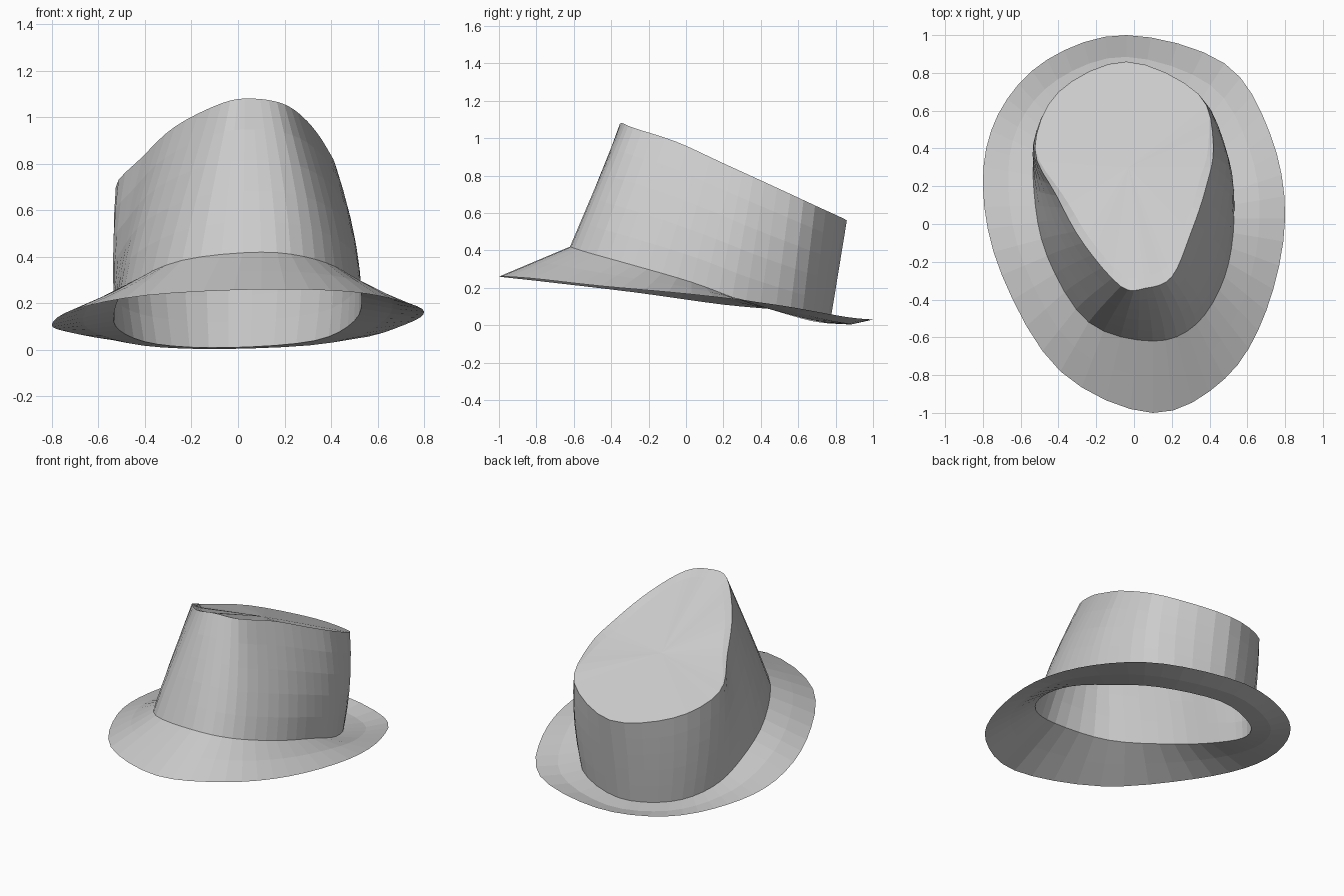
import bpy
import bmesh
from mathutils import Vector

if "Cube" in bpy.data.objects:
    bpy.data.objects.remove(bpy.data.objects["Cube"], do_unlink=True)

STEPS = 4  # subdivisions between neighbouring control points

felt = bpy.data.materials.new("grey_felt")
felt.use_nodes = True
felt_colour = (0.6, 0.6, 0.6, 1)
felt.diffuse_color = felt_colour
felt.node_tree.nodes["Principled BSDF"].inputs["Base Color"].default_value = felt_colour


def closed_curve(points):
    """Smooth closed ring passing through every control point."""
    points = [Vector(p) for p in points]
    count = len(points)
    ring = []
    for i in range(count):
        before, start, end, after = (points[(i + k) % count] for k in (-1, 0, 1, 2))
        for step in range(STEPS):
            t = step / STEPS
            ring.append(start
                        + (end - before) * t / 2
                        + (before * 2 - start * 5 + end * 4 - after) * t ** 2 / 2
                        + (start * 3 - before - end * 3 + after) * t ** 3 / 2)
    return ring


def blend(ring_a, ring_b, amount, bulge=0.0):
    """Ring between two others, pushed out sideways, mostly on the left."""
    result = []
    for a, b in zip(ring_a, ring_b):
        p = a.lerp(b, amount)
        p.x *= 1 + (bulge if p.x > 0 else bulge * .5)
        result.append(p)
    return result


def loft(name, rings, cap_point=None):
    """Skin neighbouring rings, and close the last one onto a point."""
    bm = bmesh.new()
    loops = [[bm.verts.new(p) for p in ring] for ring in rings]
    count = len(loops[0])
    for lower, upper in zip(loops, loops[1:]):
        for i in range(count):
            j = (i + 1) % count
            bm.faces.new((lower[i], lower[j], upper[j], upper[i]))
    if cap_point is not None:
        tip = bm.verts.new(cap_point)
        last = loops[-1]
        for i in range(count):
            bm.faces.new((last[i], last[(i + 1) % count], tip))
    mesh = bpy.data.meshes.new(name)
    bm.to_mesh(mesh)
    bm.free()
    mesh.materials.append(felt)
    obj = bpy.data.objects.new(name, mesh)
    bpy.context.collection.objects.link(obj)
    return obj


# Control rings start at the front and run round through the left side
brim_edge = closed_curve([
    (.1, -1, .26), (.48, -.82, .25), (.7, -.46, .21), (.8, .03, .165),
    (.72, .48, .11), (.48, .85, .045), (-.04, 1, .03), (-.46, .87, .035),
    (-.72, .58, .075), (-.8, .2, .11), (-.7, -.27, .175), (-.39, -.78, .235)])
crown_base = closed_curve([
    (.1, -.62, .42), (.33, -.53, .39), (.48, -.28, .32), (.53, .03, .23),
    (.5, .32, .125), (.33, .62, .04), (-.04, .77, .01), (-.35, .66, .025),
    (-.51, .45, .085), (-.53, .18, .17), (-.46, -.17, .285), (-.24, -.52, .385)])
crown_rim = closed_curve([
    (.06, -.34, 1.08), (.2, -.28, 1.055), (.3, -.05, .98), (.38, .19, .87),
    (.42, .42, .765), (.34, .69, .64), (-.04, .86, .56), (-.4, .7, .61),
    (-.525, .4, .7), (-.41, .15, .83), (-.27, -.1, .96), (-.07, -.33, 1.06)])

# Brim, flaring down from the crown and sagging a little at the back
brim_middle = blend(brim_edge, crown_base, .5)
for p in brim_middle:
    p.z -= .02 * max(p.y, 0) ** 2
loft("brim", [brim_edge, brim_middle, crown_base])

# Sunken crown top: the inner edge drops below the rim and fades out at the back
crown_middle = Vector((-.03, .3, .79))
dent_edge = []
for p in crown_rim:
    fade = max(0.0, min(1.0, (.4 + .5 * max(p.x, 0) - p.y) / .35))
    inner = p.lerp(Vector((crown_middle.x, crown_middle.y, p.z)), .01 + .09 * fade)
    inner.z -= .03 * fade
    dent_edge.append(inner)
crown_top = [p.lerp(crown_middle, .5) for p in dent_edge]

# Crown walls with a slight sideways bulge, then the dented top
walls = [blend(crown_base, crown_rim, t / 5, .25 * (t / 5) * (1 - t / 5)) for t in range(6)]
loft("crown", walls + [dent_edge, crown_top], crown_middle)
